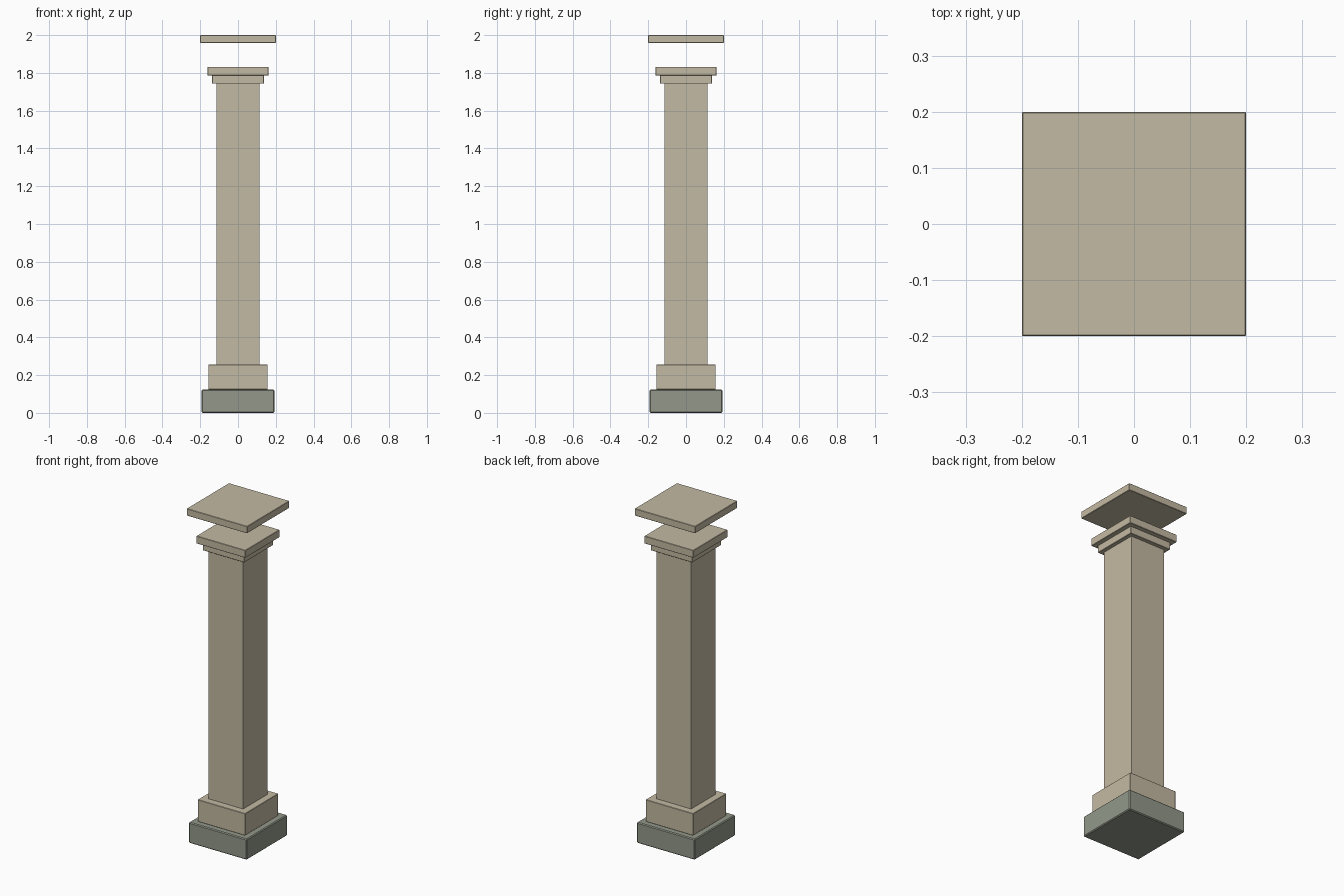
import bpy, bmesh

if "Cube" in bpy.data.objects:
    bpy.data.objects.remove(bpy.data.objects["Cube"])


def material(name, rgb):
    # sRGB 0-255 converted to linear
    lin = [c / 255 / 12.92 if c / 255 <= 0.04045 else ((c / 255 + 0.055) / 1.055) ** 2.4 for c in rgb]
    m = bpy.data.materials.new(name)
    m.diffuse_color = (*lin, 1)
    m.use_nodes = True
    m.node_tree.nodes["Principled BSDF"].inputs["Base Color"].default_value = m.diffuse_color
    return m


def slab(name, half, z0, z1, mat, bevel):
    # square block with slightly eased edges
    bm = bmesh.new()
    bmesh.ops.create_cube(bm, size=1)
    for v in bm.verts:
        v.co = (v.co.x * 2 * half, v.co.y * 2 * half, z0 + (v.co.z + 0.5) * (z1 - z0))
    if bevel:
        bmesh.ops.bevel(bm, geom=bm.edges[:], offset=bevel, segments=1, affect='EDGES')
    me = bpy.data.meshes.new(name)
    bm.to_mesh(me)
    bm.free()
    me.materials.append(mat)
    bpy.context.collection.objects.link(bpy.data.objects.new(name, me))


stone = material("warm_stone", (196, 186, 163))
plinth = material("grey_green_stone", (147, 152, 138))

# parts from the ground up; the top slab floats above the capital
slab("plinth", 0.192, 0.0, 0.124, plinth, 0.005)
slab("base_block", 0.157, 0.124, 0.255, stone, 0.002)
slab("shaft", 0.114, 0.255, 1.743, stone, 0)
slab("lower_capital", 0.137, 1.743, 1.787, stone, 0.002)
slab("upper_capital", 0.162, 1.787, 1.832, stone, 0.002)
slab("top_slab", 0.2, 1.958, 2.0, stone, 0.002)
